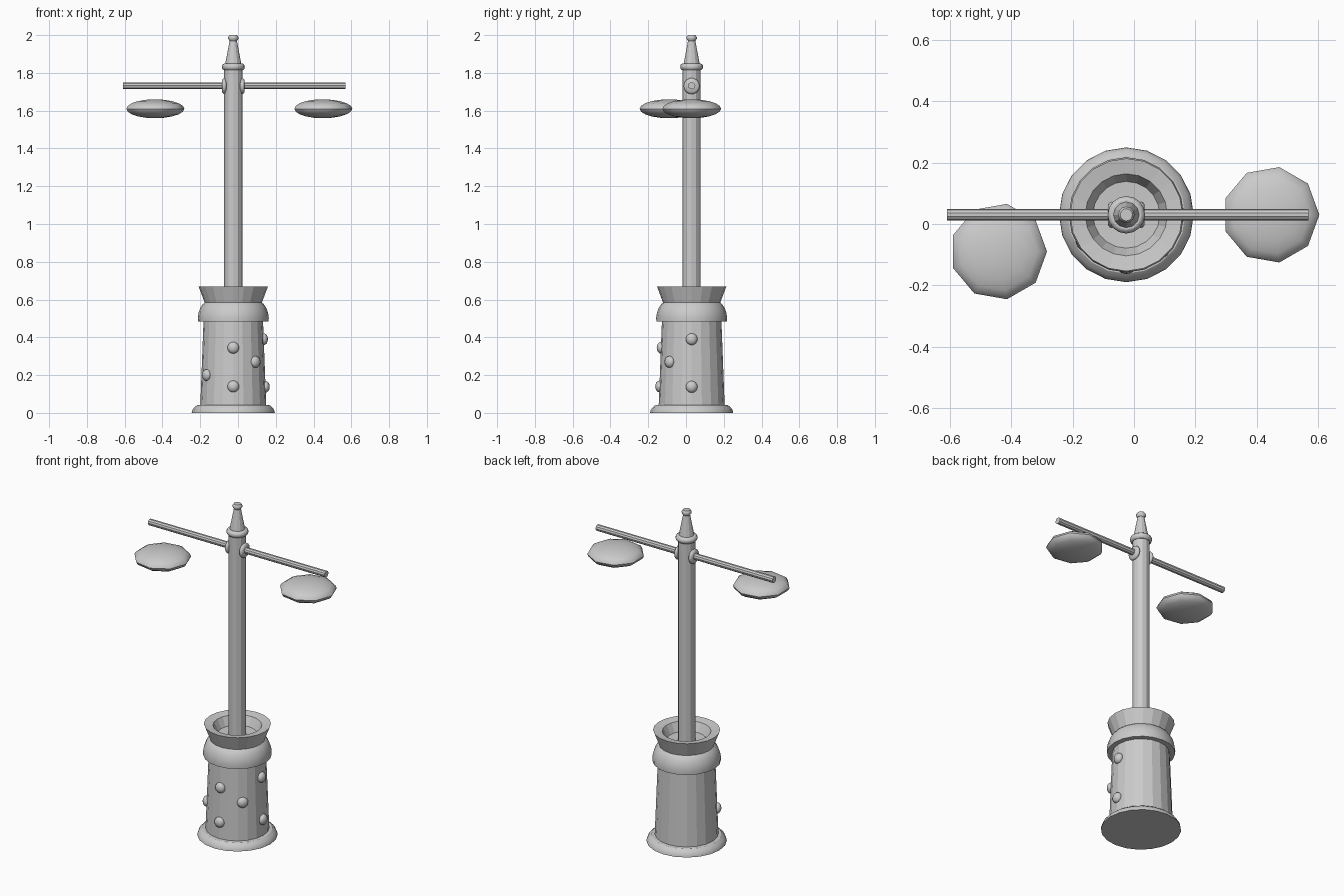
import bpy, bmesh, math
from mathutils import Vector, Matrix

if "Cube" in bpy.data.objects:
    bpy.data.objects.remove(bpy.data.objects["Cube"])

CX, CY = -0.025, 0.03          # axis of the post


def finish(name, bm, smooth):
    bmesh.ops.recalc_face_normals(bm, faces=bm.faces[:])
    me = bpy.data.meshes.new(name)
    bm.to_mesh(me)
    bm.free()
    ob = bpy.data.objects.new(name, me)
    bpy.context.collection.objects.link(ob)
    if smooth:
        bpy.ops.object.select_all(action='DESELECT')
        ob.select_set(True)
        bpy.context.view_layer.objects.active = ob
        bpy.ops.object.shade_smooth_by_angle(angle=math.radians(smooth))
    return ob


def lathe(name, profile, sides=20, smooth=0, loc=(CX, CY, 0), axis='Z', start=90):
    """Revolve (radius, height) points; zero-radius ends close to a point."""
    bm = bmesh.new()
    rings = []
    for r, z in profile:
        if r == 0:
            rings.append([bm.verts.new((0, 0, z))] * sides)
        else:
            ang = [math.radians(start) + 2 * math.pi * i / sides for i in range(sides)]
            rings.append([bm.verts.new((r * math.cos(a), r * math.sin(a), z)) for a in ang])
    for lo, hi in zip(rings, rings[1:]):
        for i in range(sides):
            j = (i + 1) % sides
            face = list(dict.fromkeys((lo[i], lo[j], hi[j], hi[i])))
            if len(face) > 2:
                bm.faces.new(face)
    if axis == 'X':
        bm.transform(Matrix.Rotation(math.pi / 2, 4, 'Y'))
    bm.transform(Matrix.Translation(loc))
    return finish(name, bm, smooth)


def ellipse_profile(r, h, steps=8):
    pts = [(r * math.sin(math.pi * i / steps), -h * math.cos(math.pi * i / steps))
           for i in range(steps + 1)]
    pts[0], pts[-1] = (0, -h), (0, h)
    return pts


# Foot and faceted pedestal
lathe("foot_flange", [(0, 0), (0.22, 0), (0.218, 0.012), (0.208, 0.028),
                      (0.192, 0.041), (0.17, 0.043), (0, 0.043)], smooth=30)
lathe("pedestal", [(0, 0.03), (0.175, 0.03), (0.157, 0.5), (0, 0.5)])

# Rounded collar and flared bowl on top of the pedestal
lathe("collar", [(0, 0.483), (0.187, 0.483), (0.188, 0.505), (0.184, 0.53),
                 (0.175, 0.555), (0.162, 0.575), (0.148, 0.587), (0, 0.587)], smooth=30)
lathe("bowl", [(0, 0.58), (0.15, 0.58), (0.184, 0.67), (0.134, 0.662),
               (0.109, 0.61), (0, 0.605)])

# Post, neck ring and finial
lathe("post", [(0, 0.58), (0.048, 0.58), (0.048, 1.85), (0, 1.85)], 12)
lathe("neck_ring", [(0, 1.814), (0.05, 1.814), (0.058, 1.821), (0.061, 1.832),
                    (0.058, 1.843), (0.048, 1.85), (0, 1.85)], 16, 40)
lathe("finial", [(0, 1.84), (0.044, 1.84), (0.019, 1.972), (0, 1.972)], 12)
lathe("finial_knob", [(0, 1.966), (0.02, 1.97), (0.027, 1.98), (0.027, 1.99),
                      (0.02, 2.0), (0, 2.0)], 12, 40)

# Cross arm and its two collars
lathe("cross_arm", [(0, -0.61), (0.019, -0.61), (0.019, 0.57), (0, 0.57)], 10,
      loc=(0, CY, 1.732), axis='X')
for side in (-1, 1):
    lathe("arm_collar", [(0, -0.012), (0.033, -0.012), (0.041, -0.006), (0.043, 0),
                         (0.041, 0.006), (0.033, 0.012), (0, 0.012)], 14, 40,
          loc=(CX + side * 0.048, CY, 1.73), axis='X')

# Nine-sided lens-shaped lamps
for name, x, y in (("lamp_left", -0.442, -0.09), ("lamp_right", 0.447, CY)):
    lathe(name, ellipse_profile(0.158, 0.05, 10), 9, 45, loc=(x, y, 1.61), start=0)

# Studs on the pedestal: (angle round the axis, height)
for deg, z in ((-90, 0.345), (-90, 0.14), (-45, 0.27), (-147, 0.2), (0, 0.39), (0, 0.138)):
    a = math.radians(deg)
    r = 0.176 - 0.038 * z
    bm = bmesh.new()
    bmesh.ops.create_uvsphere(bm, u_segments=12, v_segments=8, radius=0.031)
    bm.transform(Matrix.Translation((CX + r * math.cos(a), CY + r * math.sin(a), z))
                 @ Matrix.Rotation(a, 4, 'Z') @ Matrix.Diagonal((0.72, 1, 1, 1)))
    finish("stud", bm, 60)
